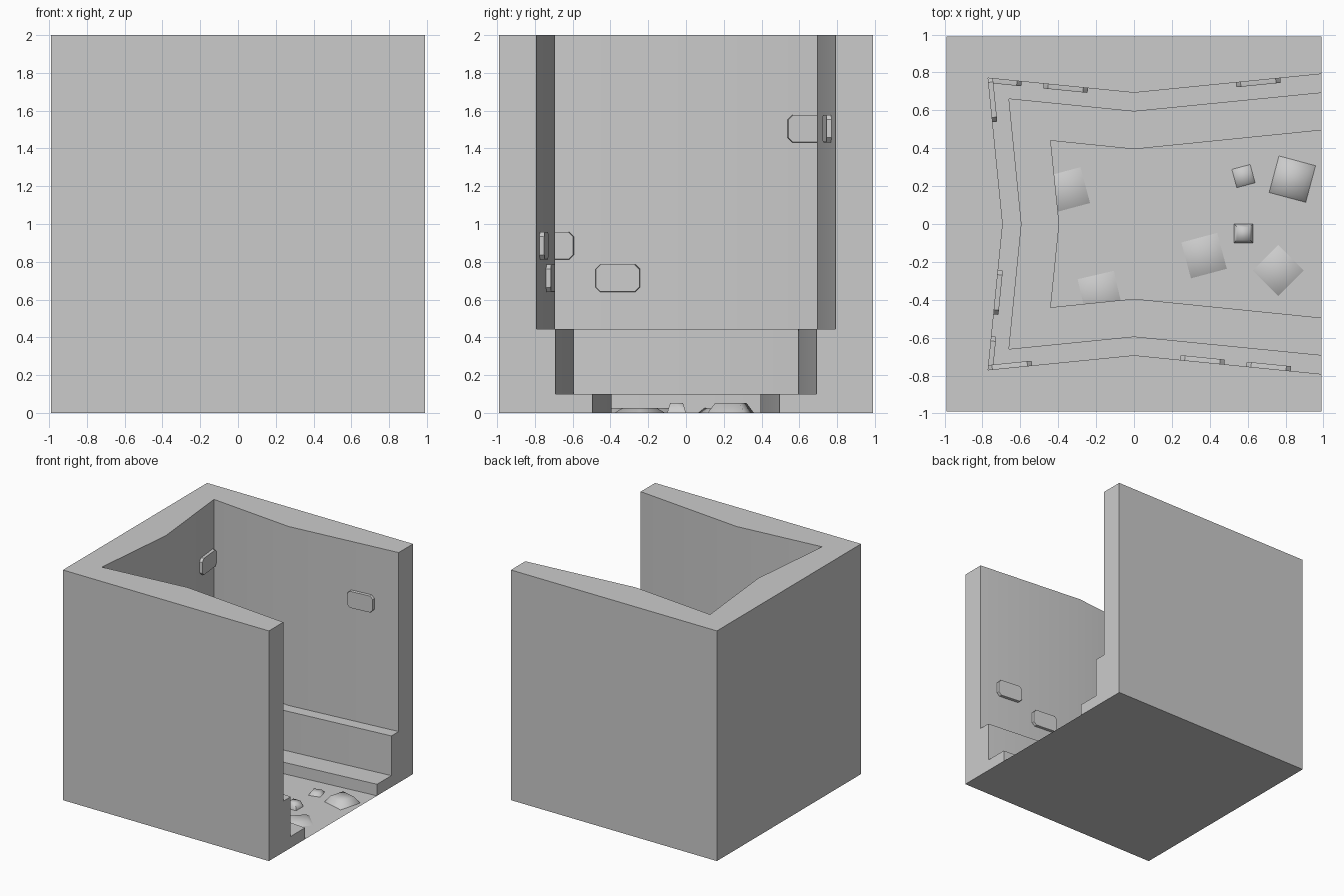
import bpy, bmesh, math
from mathutils import Vector, Matrix

if "Cube" in bpy.data.objects:
    bpy.data.objects.remove(bpy.data.objects["Cube"])

H = 0.99  # half width of the block


def finish(name, bm, angle=30):
    bmesh.ops.remove_doubles(bm, verts=bm.verts, dist=1e-5)
    bmesh.ops.recalc_face_normals(bm, faces=bm.faces)
    me = bpy.data.meshes.new(name)
    bm.to_mesh(me)
    bm.free()
    ob = bpy.data.objects.new(name, me)
    bpy.context.collection.objects.link(ob)
    bpy.ops.object.select_all(action='DESELECT')
    bpy.context.view_layer.objects.active = ob
    ob.select_set(True)
    bpy.ops.object.shade_smooth_by_angle(angle=math.radians(angle))
    return ob


def outline(mid, corner, end):
    # inner C-shaped outline, open towards +x
    return [(H, end), (0, mid), (-corner, corner), (-mid, 0),
            (-corner, -corner), (0, -mid), (H, -end)]


# Block with a stepped recess
low = outline(0.395, 0.44, 0.495)
middle = outline(0.594, 0.66, 0.692)
top = outline(0.693, 0.77, 0.792)
levels = [(low, 0), (low, 0.1), (middle, 0.1), (middle, 0.445), (top, 0.445), (top, 2)]
rows = [[(x, y, z) for x, y in o] for o, z in levels]
bm = bmesh.new()


def face(points):
    bm.faces.new([bm.verts.new(p) for p in points])


for a, b in zip(rows, rows[1:]):
    for i in range(6):
        face([a[i], a[i + 1], b[i + 1], b[i]])
square = [(H, -H), (-H, -H), (-H, H), (H, H)]
face(rows[-1] + [(x, y, 2) for x, y in square])
face([rows[0][0], rows[0][6]] + [(x, y, 0) for x, y in square])
for (x0, y0), (x1, y1) in zip(square, square[1:]):
    face([(x0, y0, 0), (x1, y1, 0), (x1, y1, 2), (x0, y0, 2)])
for i, s in ((0, 1), (6, -1)):
    face([r[i] for r in rows] + [(H, s * H, 2), (H, s * H, 0)])
finish("block_shell", bm)


# Wall bricks: chamfered plates, same layout turned onto each of three walls
def brick(name, s, z, turn):
    w, h, c = 0.118, 0.073, 0.025
    profile = [(-w + c, -h), (w - c, -h), (w, -h + c), (w, h - c),
               (w - c, h), (-w + c, h), (-w, h - c), (-w, -h + c)]
    sign = 1 if s > 0 else -1
    tangent = Vector((1, -0.1 * sign, 0)).normalized()
    normal = Vector((0.1 * sign, 1, 0)).normalized()
    centre = Vector((s, -(0.693 + 0.1 * abs(s)), z))
    rot = Matrix.Rotation(math.radians(turn), 4, 'Z')
    b = bmesh.new()
    rings = [[b.verts.new(rot @ (centre + tangent * t * k + Vector((0, 0, v * k)) + normal * d))
              for t, v in profile] for d, k in ((-0.01, 1), (0.02, 1), (0.025, 0.98))]
    for lo, hi in zip(rings, rings[1:]):
        for i in range(8):
            j = (i + 1) % 8
            b.faces.new([lo[i], lo[j], hi[j], hi[i]])
    b.faces.new(rings[0])
    b.faces.new(rings[-1])
    finish(name, b)


for wall, turn in (("front", 0), ("left", -90), ("back", 180)):
    for n, (s, z) in enumerate([(0.36, 0.713), (0.71, 0.885), (-0.655, 1.505)]):
        brick(f"{wall}_wall_brick_{n + 1}", s, z, turn)

# Floor stones: low tapered blocks (x, y, side, height, turn)
stones = [(-0.352, 0.18, 0.196, 0.025, 15), (-0.18, -0.365, 0.196, 0.025, 13),
          (0.37, -0.167, 0.196, 0.025, 15), (0.762, -0.245, 0.19, 0.025, 45),
          (0.836, 0.237, 0.2, 0.052, -15), (0.578, 0.253, 0.1, 0.026, 15),
          (0.578, -0.05, 0.1, 0.052, 0)]
for n, (x, y, side, height, turn) in enumerate(stones):
    b = bmesh.new()
    bmesh.ops.create_cube(b, size=1)
    for v in b.verts:
        k = side * (0.68 if v.co.z > 0 else 1)
        v.co = Vector((v.co.x * k, v.co.y * k, height if v.co.z > 0 else 0))
    bmesh.ops.delete(b, geom=[f for f in b.faces if all(v.co.z == 0 for v in f.verts)],
                     context='FACES')
    ob = finish(f"floor_stone_{n + 1}", b, 80)
    ob.location = (x, y, 0)
    ob.rotation_euler.z = math.radians(turn)
